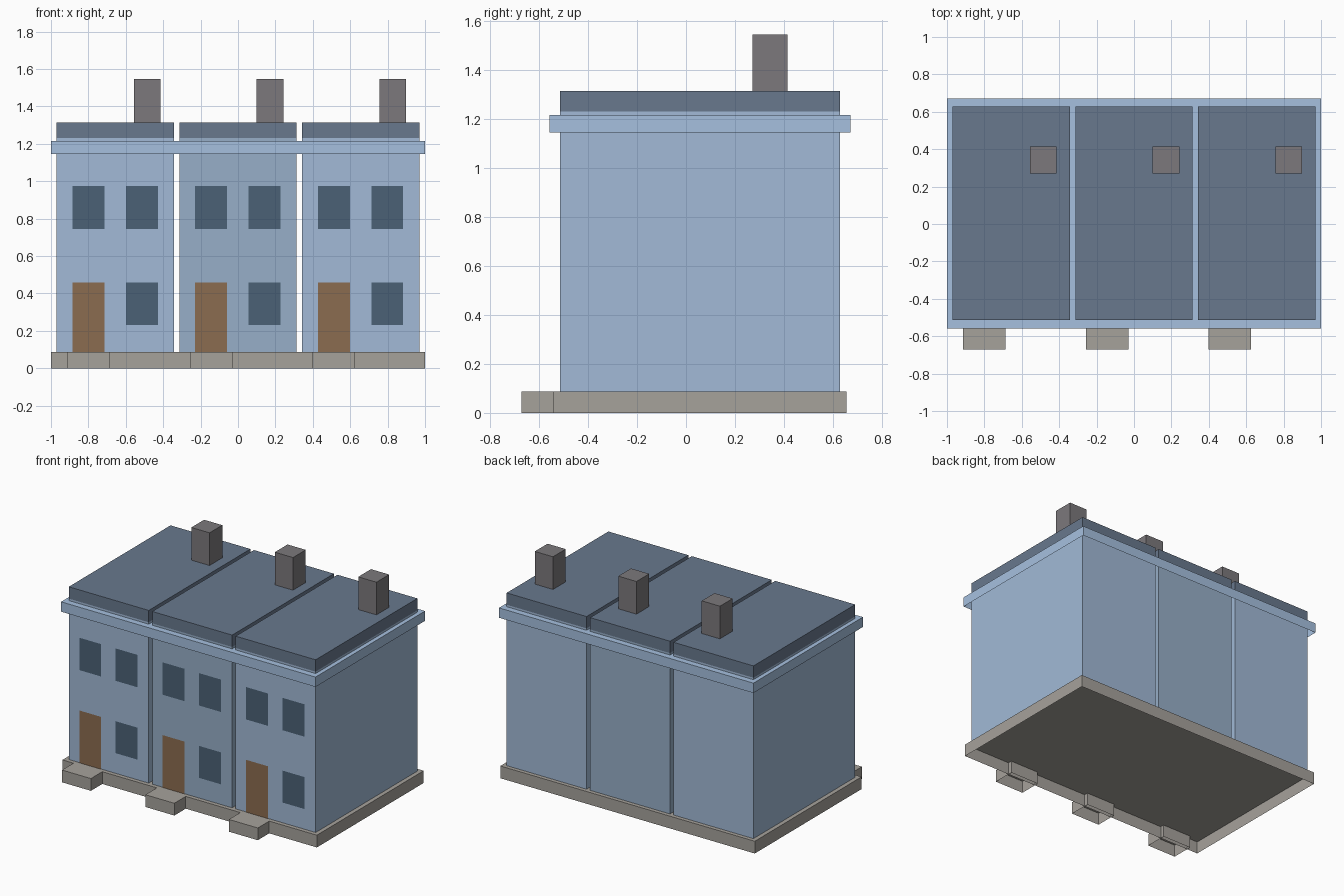
import bpy, bmesh

if "Cube" in bpy.data.objects:
    bpy.data.objects.remove(bpy.data.objects["Cube"])


def material(name, rgb):
    m = bpy.data.materials.new(name)
    m.diffuse_color = (*rgb, 1)
    m.use_nodes = True
    m.node_tree.nodes["Principled BSDF"].inputs["Base Color"].default_value = m.diffuse_color
    return m


WALL = material("wall_blue", (0.36, 0.49, 0.68))
WALL_MID = material("wall_blue_grey", (0.31, 0.43, 0.58))
TRIM = material("trim_blue", (0.38, 0.53, 0.74))
ROOF = material("slate", (0.14, 0.19, 0.27))
GLASS = material("glass", (0.07, 0.12, 0.18))
DOOR = material("door_brown", (0.26, 0.15, 0.08))
STONE = material("stone", (0.38, 0.36, 0.33))
BRICK = material("chimney_grey", (0.20, 0.19, 0.20))


def box(name, x, y, z, mat, keep=lambda n: n.z > -0.5):
    """Box between (min, max) ranges; keeps only faces whose normal passes."""
    bm = bmesh.new()
    bmesh.ops.create_cube(bm, size=1)
    for v in bm.verts:
        v.co = [r[0] if c < 0 else r[1] for c, r in zip(v.co, (x, y, z))]
    bm.normal_update()
    drop = [f for f in bm.faces if not keep(f.normal)]
    bmesh.ops.delete(bm, geom=drop, context='FACES')
    me = bpy.data.meshes.new(name)
    bm.to_mesh(me)
    bm.free()
    me.materials.append(mat)
    ob = bpy.data.objects.new(name, me)
    bpy.context.collection.objects.link(ob)
    return ob


def span(c, w):
    return (c - w / 2, c + w / 2)


def panel(name, cx, z, mat):
    """Flat door or window pane just in front of the facade."""
    box(name, span(cx, 0.171), (FRONT - 0.003, FRONT), z, mat,
        lambda n: n.y < -0.5)


FRONT, BACK = -0.514, 0.628
BASE_TOP, WALL_TOP, ROOF_TOP = 0.087, 1.23, 1.314

# Shared plinth and cornice (open underneath)
box("plinth", (-1, 1), (-0.543, 0.656), (0, BASE_TOP), STONE)
box("cornice", (-1, 1), (-0.558, 0.671), (1.146, 1.216), TRIM)

# Three terraced houses
for i, c in enumerate((-0.656, 0, 0.656)):
    n = f"_{i + 1}"
    w = span(c, 0.628)
    box("house_walls" + n, w, (FRONT, BACK), (BASE_TOP, WALL_TOP),
        WALL_MID if i == 1 else WALL)
    box("roof" + n, w, (FRONT, BACK), (WALL_TOP, ROOF_TOP), ROOF)
    box("chimney" + n, span(c + 0.171, 0.143), (0.271, 0.414),
        (ROOF_TOP, 1.546), BRICK)

    # Door, step and windows
    left, right = c - 0.144, c + 0.142
    box("door_step" + n, span(left, 0.227), (-0.671, FRONT), (0, BASE_TOP), STONE)
    panel("door" + n, left, (BASE_TOP, 0.459), DOOR)
    panel("lower_window" + n, right, (0.232, 0.459), GLASS)
    panel("upper_left_window" + n, left, (0.746, 0.976), GLASS)
    panel("upper_right_window" + n, right, (0.746, 0.976), GLASS)
